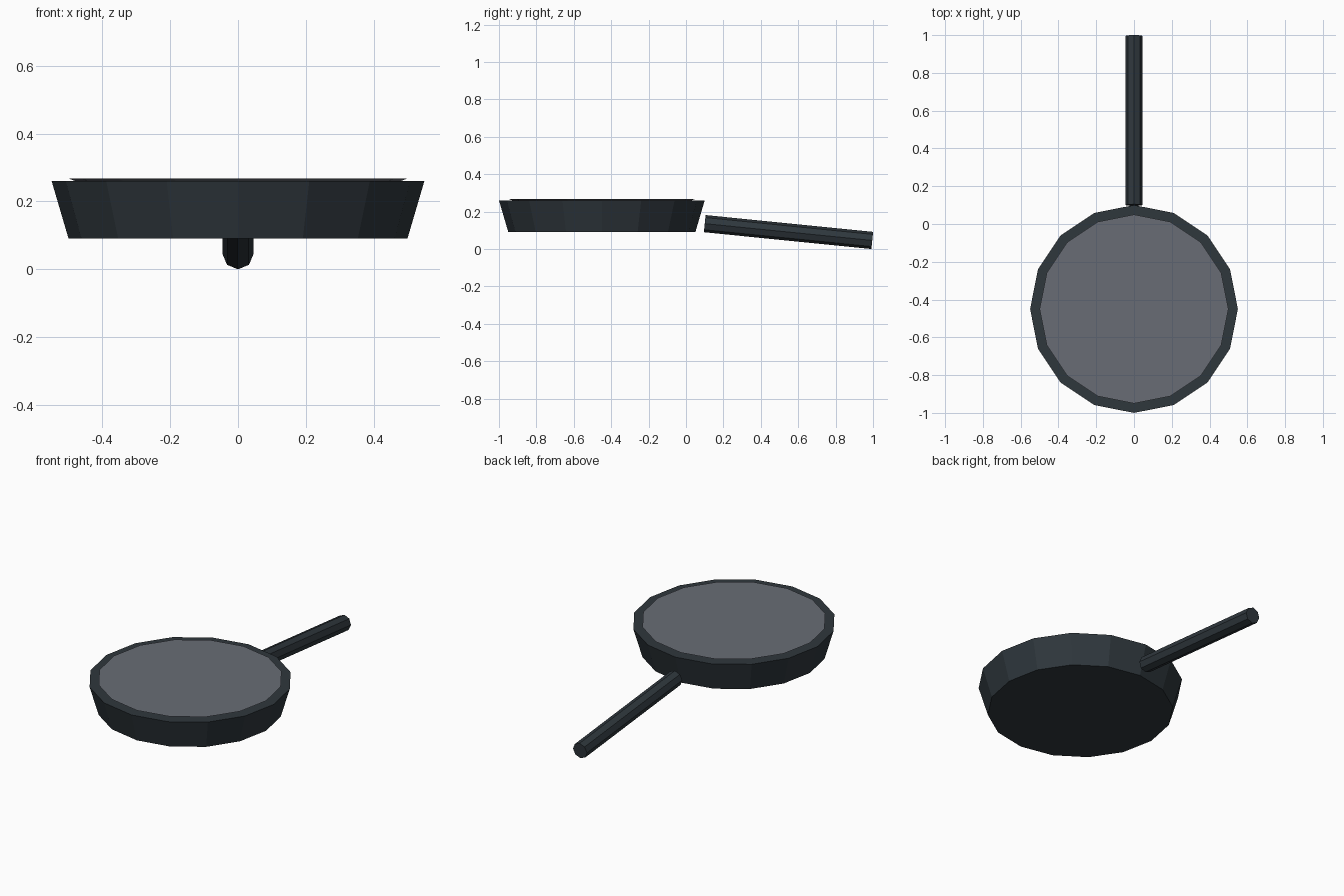
import bpy
import math

if "Cube" in bpy.data.objects:
    bpy.data.objects.remove(bpy.data.objects["Cube"])


def material(name, color):
    m = bpy.data.materials.new(name)
    m.diffuse_color = (*color, 1)
    m.use_nodes = True
    m.node_tree.nodes["Principled BSDF"].inputs["Base Color"].default_value = m.diffuse_color
    return m


def frustum(name, sides, r_bottom, r_top, depth, location, mat, rotation=(0, 0, 0)):
    bpy.ops.mesh.primitive_cone_add(vertices=sides, radius1=r_bottom, radius2=r_top,
                                    depth=depth, location=location, rotation=rotation)
    ob = bpy.context.object
    ob.name = name
    ob.data.materials.append(mat)
    return ob


dark_iron = material("dark_iron", (0.028, 0.038, 0.046))
grey_steel = material("grey_steel", (0.140, 0.152, 0.178))

PAN_Y = -0.45

# Pan body: 16-sided flared bowl
frustum("pan_body", 16, 0.50, 0.55, 0.17, (0, PAN_Y, 0.175), dark_iron)

# Cooking surface: thin flared disc, just proud of the rim
frustum("cooking_surface", 16, 0.45, 0.50, 0.02, (0, PAN_Y, 0.258), grey_steel)

# Handle: 8-sided rod sloping down to the back
frustum("handle", 8, 0.046, 0.046, 0.90, (0, 0.548, 0.0905), dark_iron,
        rotation=(-math.pi / 2 - 0.1, 0, 0))
